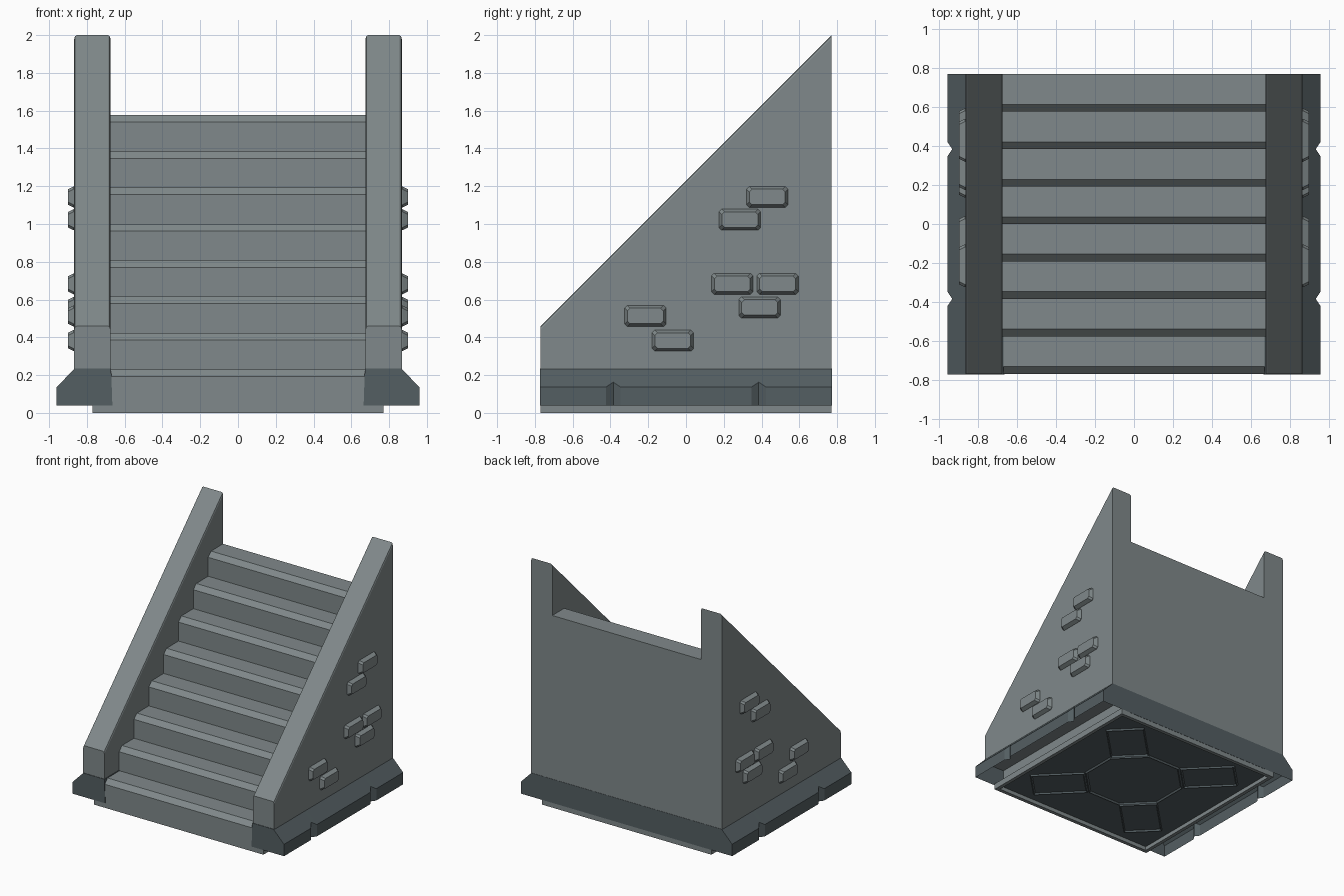
import bpy, bmesh, math
from mathutils import Vector

if "Cube" in bpy.data.objects:
    bpy.data.objects.remove(bpy.data.objects["Cube"])


def material(name, r, g, b):
    m = bpy.data.materials.new(name)
    m.diffuse_color = (r, g, b, 1)
    m.use_nodes = True
    m.node_tree.nodes["Principled BSDF"].inputs["Base Color"].default_value = m.diffuse_color
    return m


STONE = material("grey stone", 0.216, 0.25, 0.256)
TRIM = material("dark slate trim", 0.088, 0.112, 0.122)


def finish(name, bm, mat):
    bmesh.ops.recalc_face_normals(bm, faces=bm.faces)
    me = bpy.data.meshes.new(name)
    bm.to_mesh(me)
    bm.free()
    me.materials.append(mat)
    ob = bpy.data.objects.new(name, me)
    bpy.context.collection.objects.link(ob)
    return ob


def loft(rings, caps=True, skip=()):
    """Bridge rings of points; skip lists the ring segments left open."""
    bm = bmesh.new()
    rows = [[bm.verts.new(p) for p in r] for r in rings]
    n = len(rows[0])
    for a, b in zip(rows, rows[1:]):
        for i in range(n):
            if i not in skip:
                j = (i + 1) % n
                bm.faces.new((a[i], a[j], b[j], b[i]))
    if caps:
        bm.faces.new(rows[0])
        bm.faces.new(rows[-1])
    return bm


def side_prism(profile, x0, x1):
    return loft([[(x, y, z) for y, z in profile] for x in (x0, x1)])


def box(name, x0, x1, y0, y1, z0, z1, mat):
    return finish(name, side_prism([(y0, z0), (y1, z0), (y1, z1), (y0, z1)], x0, x1), mat)


# Staircase: eight steps with chamfered nosings
D, STEP, CH = 0.77, 0.1925, 0.037
profile = [(D, 0.04), (-D, 0.04)]
for i in range(8):
    y, z = -D + STEP * i, 0.23 + STEP * i
    profile += [(y, z - CH), (y + CH, z), (y + STEP, z)]
finish("steps", side_prism(profile, -0.68, 0.68), STONE)

# Bricks on the side walls: centre y, z
BRICKS = [(0.43, 1.143), (0.285, 1.023), (0.245, 0.683), (0.485, 0.683),
          (0.39, 0.558), (-0.215, 0.513), (-0.07, 0.383)]


def brick_ring(x, y, z, inset):
    w, h, c = 0.11 - inset, 0.056 - inset, 0.014
    pts = [(w, h - c), (w - c, h), (c - w, h), (-w, h - c),
           (-w, c - h), (c - w, -h), (w - c, -h), (w, c - h)]
    return [(x, y + a, z + b) for a, b in pts]


for s, side in ((1, "right"), (-1, "left")):
    # Sloping side wall, softened along the two sloping edges
    bm = side_prism([(-D, 0.2), (D, 0.2), (D, 2.0), (-D, 0.46)], s * 0.675, s * 0.867)
    slope = [e for e in bm.edges
             if abs(e.verts[0].co.y - e.verts[1].co.y) > 1 and e.verts[0].co.z > 0.3]
    bmesh.ops.bevel(bm, geom=slope, offset=0.014, segments=2, profile=0.5, affect='EDGES')
    finish(side + "_wall", bm, STONE)

    # Foot trim with V notches, open underneath
    stations = [(-0.774, 0)]
    for c in (-0.385, 0.385):
        stations += [(c - 0.038, 0), (c, 0.026), (c + 0.038, 0)]
    stations.append((0.772, 0))
    rings = [[(s * x, y, z) for x, z in
              ((0.665, 0.04), (0.96 - d, 0.04), (0.96 - d, 0.137 + d),
               (0.864, 0.235), (0.672, 0.235))] for y, d in stations]
    finish(side + "_foot_trim", loft(rings, skip=(0,)), TRIM)

    for k, (y, z) in enumerate(BRICKS):
        rings = [brick_ring(s * x, y, z, i) for x, i in
                 ((0.86, 0), (0.87, 0), (0.9, 0.015))]
        finish(f"{side}_brick_{k + 1}", loft(rings), STONE)

# Trim band across the back
box("back_trim", -0.68, 0.68, 0.75, 0.772, 0.04, 0.235, TRIM)

# Floor frame and recessed underside panel
R = 0.03
for s, n in ((1, "right"), (-1, "left")):
    x0, x1 = sorted((s * D, s * (D - R)))
    box("floor_frame_" + n, x0, x1, -D, D, 0, 0.05, STONE)
for s, n in ((1, "back"), (-1, "front")):
    y0, y1 = sorted((s * D, s * (D - R)))
    box("floor_frame_" + n, -D + R, D - R, y0, y1, 0, 0.05, STONE)
box("underside_panel", -D + R, D - R, -D + R, D - R, 0.032, 0.05, TRIM)


# Raised tile outlines under the floor
def outline(name, pts, t=0.022):
    c = sum((Vector(p) for p in pts), Vector((0, 0))) / len(pts)
    rings = []
    for off, z in ((0, 0.033), (t / 2, 0.018), (t, 0.033)):
        ring = []
        for p in pts:
            v = Vector(p) - c
            q = c + v * (1 - off / v.length)
            ring.append((q.x, q.y, z))
        rings.append(ring)
    finish(name, loft([*rings, rings[0]], caps=False), TRIM)


outline("underside_octagon", [(0.4 * math.cos(math.radians(22.5 + 45 * k)),
                               0.4 * math.sin(math.radians(22.5 + 45 * k))) for k in range(8)])
for k in range(4):
    a = math.radians(45 + 90 * k)
    u, v = Vector((math.cos(a), math.sin(a))), Vector((-math.sin(a), math.cos(a)))
    outline(f"underside_tile_{k + 1}",
            [u * p + v * q for p, q in ((0.37, -0.15), (0.8, -0.15), (0.8, 0.15), (0.37, 0.15))])
